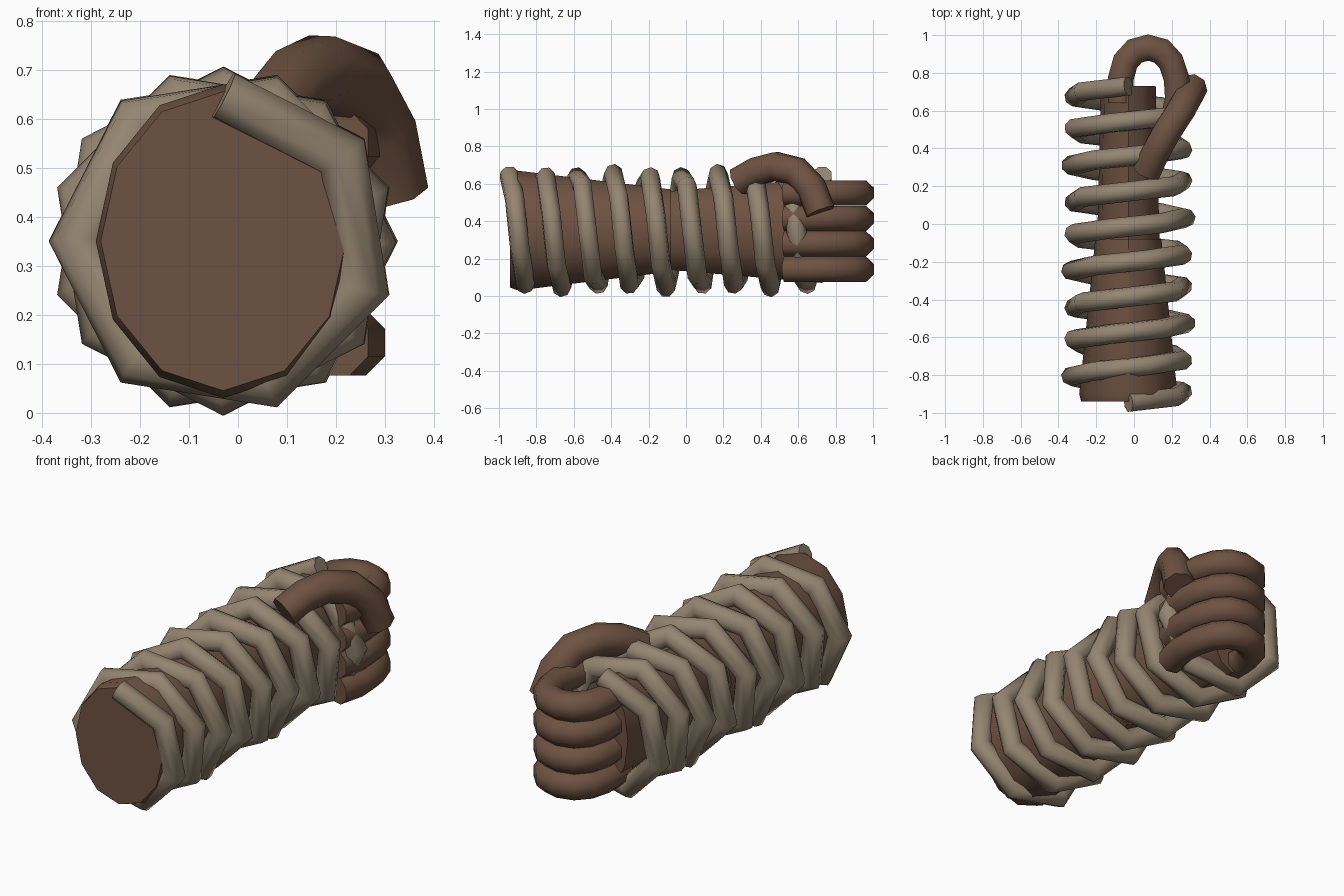
import bpy, bmesh, math
from mathutils import Vector

if "Cube" in bpy.data.objects:
    bpy.data.objects.remove(bpy.data.objects["Cube"])


def material(name, rgb):
    m = bpy.data.materials.new(name)
    m.diffuse_color = (*rgb, 1)
    m.use_nodes = True
    m.node_tree.nodes["Principled BSDF"].inputs["Base Color"].default_value = m.diffuse_color
    return m


SKIN = material("brown", (0.155, 0.085, 0.054))
WRAP = material("tan", (0.30, 0.235, 0.165))


def finish(name, bm, mat, angle):
    bmesh.ops.recalc_face_normals(bm, faces=bm.faces)
    me = bpy.data.meshes.new(name)
    bm.to_mesh(me)
    bm.free()
    me.materials.append(mat)
    ob = bpy.data.objects.new(name, me)
    bpy.context.collection.objects.link(ob)
    bpy.ops.object.select_all(action='DESELECT')
    ob.select_set(True)
    bpy.context.view_layer.objects.active = ob
    bpy.ops.object.shade_smooth_by_angle(angle=math.radians(angle))
    return ob


def skin_rings(name, rings, mat, angle):
    bm = bmesh.new()
    vs = [[bm.verts.new(c) for c in ring] for ring in rings]
    n = len(vs[0])
    for a, b in zip(vs, vs[1:]):
        for i in range(n):
            j = (i + 1) % n
            bm.faces.new((a[i], a[j], b[j], b[i]))
    bm.faces.new(vs[0])
    bm.faces.new(vs[-1])
    return finish(name, bm, mat, angle)


def tube(name, path, r, mat, sides=8, angle=50):
    """Mitred tube: each ring is slid along its segment onto the joint plane."""
    pts = [Vector(p) for p in path]
    dirs = [(b - a).normalized() for a, b in zip(pts, pts[1:])]
    u = dirs[0].cross(Vector((0, 0, 1))).normalized()
    v = u.cross(dirs[0])
    ring = []
    for i in range(sides):
        t = math.tau * (i + 0.5) / sides
        ring.append(pts[0] + r * (math.cos(t) * u + math.sin(t) * v))
    rings = [ring]
    for k, d in enumerate(dirs):
        nrm = d + dirs[k + 1] if k + 1 < len(dirs) else d
        c = pts[k + 1]
        ring = [p + d * ((c - p).dot(nrm) / d.dot(nrm)) for p in ring]
        rings.append(ring)
    return skin_rings(name, rings, mat, angle)


def oval_tube(name, stations, mat, sides=12):
    """Stations are (y, x radius, z radius)."""
    rings = []
    for y, rx, rz in stations:
        rings.append([(-0.03 + rx * math.cos(math.tau * i / sides), y,
                       0.35 + rz * math.sin(math.tau * i / sides))
                      for i in range(sides)])
    return skin_rings(name, rings, mat, 35)


# Forearm with a small bevelled rim, and the palm
oval_tube("forearm", [(-0.94, 0.25, 0.305), (-0.90, 0.26, 0.32),
                      (-0.08, 0.175, 0.22)], SKIN)
oval_tube("palm", [(-0.09, 0.165, 0.21), (0.73, 0.145, 0.28)], SKIN)

# Coiled wrap: nine turns of 54 degree steps
coil = []
for i in range(61):
    a = math.radians(54 * i)
    coil.append((-0.03 + 0.297 * math.sin(a), -0.945 + 1.675 * i / 60,
                 0.35 + 0.297 * math.cos(a)))
tube("coiled_wrap", coil, 0.053, WRAP)

# Four curled fingers
curl = [(-0.07, 0.64), (-0.07, 0.77), (-0.045, 0.86), (0.005, 0.915), (0.075, 0.934),
        (0.145, 0.915), (0.195, 0.86), (0.225, 0.77), (0.232, 0.66), (0.20, 0.53)]
for k in range(4):
    tube(f"finger_{k + 1}", [(x, y, 0.143 + 0.136 * k) for x, y in curl], 0.073, SKIN)

# Arched thumb
tube("thumb", [(0.07, 0.28, 0.61), (0.115, 0.38, 0.667), (0.17, 0.48, 0.693),
               (0.24, 0.59, 0.665), (0.285, 0.67, 0.58), (0.31, 0.72, 0.45)],
     0.08, SKIN)
